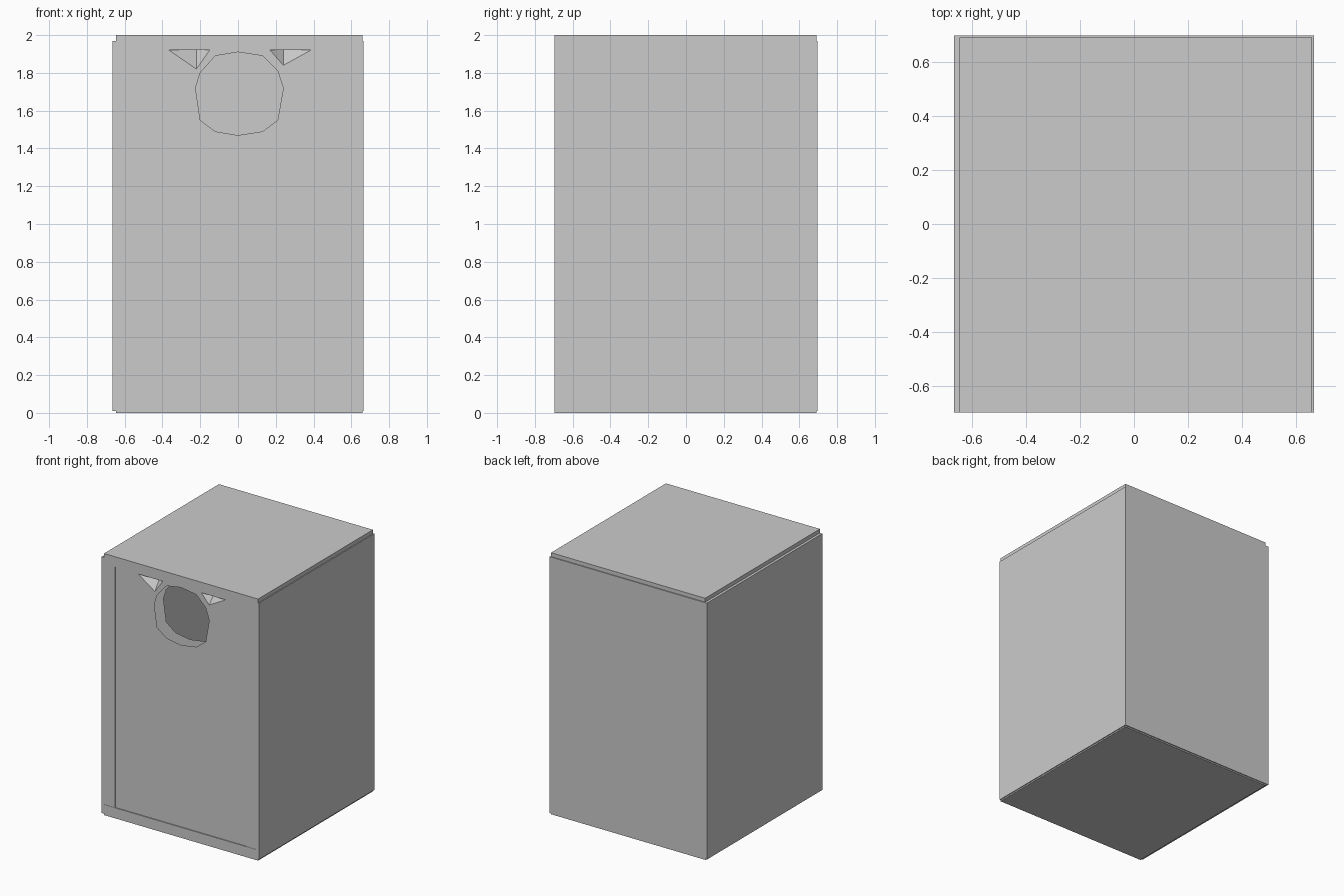
import bpy, bmesh
from mathutils import Vector

if "Cube" in bpy.data.objects:
    bpy.data.objects.remove(bpy.data.objects["Cube"])

def box(name, x0, x1, y0, y1, z0, z1):
    bm = bmesh.new()
    bmesh.ops.create_cube(bm, size=1)
    for v in bm.verts:
        v.co = ((x0, x1)[v.co.x > 0], (y0, y1)[v.co.y > 0], (z0, z1)[v.co.z > 0])
    return finish(name, bm)

def finish(name, bm):
    me = bpy.data.meshes.new(name)
    bm.to_mesh(me)
    bm.free()
    ob = bpy.data.objects.new(name, me)
    bpy.context.collection.objects.link(ob)
    return ob

def add_loop(bm, pts, y):
    vs = [bm.verts.new((x, y, z)) for x, z in pts]
    return vs, [bm.edges.new((vs[i], vs[(i + 1) % len(vs)])) for i in range(len(vs))]

# Cabinet shell
box("top_plate", -0.645, 0.658, -0.697, 0.69, 1.97, 2.0)
box("floor_plate", -0.645, 0.658, -0.697, 0.69, 0.0, 0.03)
box("left_wall", -0.665, -0.645, -0.697, 0.697, 0.01, 1.97)
box("right_wall", 0.643, 0.665, -0.697, 0.697, 0.01, 1.97)
box("back_wall", -0.645, 0.643, 0.677, 0.697, 0.01, 1.97)

# Front frame
box("upper_front_rail", -0.645, 0.643, -0.697, -0.58, 1.92, 1.97)
box("lower_front_rail", -0.645, 0.643, -0.697, -0.58, 0.03, 0.08)
for name, x0, x1 in (("left_front_post", -0.645, -0.555), ("right_front_post", 0.555, 0.643)):
    box(name, x0, x1, -0.695, -0.58, 0.08, 1.92)

# Front and inner panels with the round opening
HOLE = [(0, 1.91), (0.13, 1.89), (0.21, 1.81), (0.24, 1.72), (0.21, 1.55), (0.13, 1.49),
        (0, 1.47), (-0.12, 1.49), (-0.20, 1.55), (-0.225, 1.72), (-0.20, 1.80), (-0.12, 1.89)]
NOTCHES = [((-0.365, 1.92), (-0.22, 1.82), (-0.15, 1.92)),
           ((0.17, 1.92), (0.24, 1.84), (0.385, 1.92))]

def panel(name, y, notches):
    bm = bmesh.new()
    outline = [(0.555, 0.08), (-0.555, 0.08), (-0.555, 1.92)]
    for n in notches:
        outline += n
    outline.append((0.555, 1.92))
    edges = add_loop(bm, outline, y)[1] + add_loop(bm, HOLE, y)[1]
    bmesh.ops.triangle_fill(bm, edges=edges, use_beauty=True, normal=Vector((0, -1, 0)))
    # sloped recesses at the upper edge
    for a, tip, b in notches:
        deep = bm.verts.new((tip[0], y + 0.07, 1.92))
        va, vt, vb = [bm.verts.new((p[0], y, p[1])) for p in (a, tip, b)]
        bm.faces.new((va, vt, deep))
        bm.faces.new((vt, vb, deep))
    bmesh.ops.remove_doubles(bm, verts=bm.verts, dist=1e-5)
    bm.normal_update()
    for f in bm.faces:
        if f.normal.y > 0:
            f.normal_flip()
    return finish(name, bm)

panel("front_panel", -0.69, NOTCHES)
panel("inner_panel", -0.58, [])
